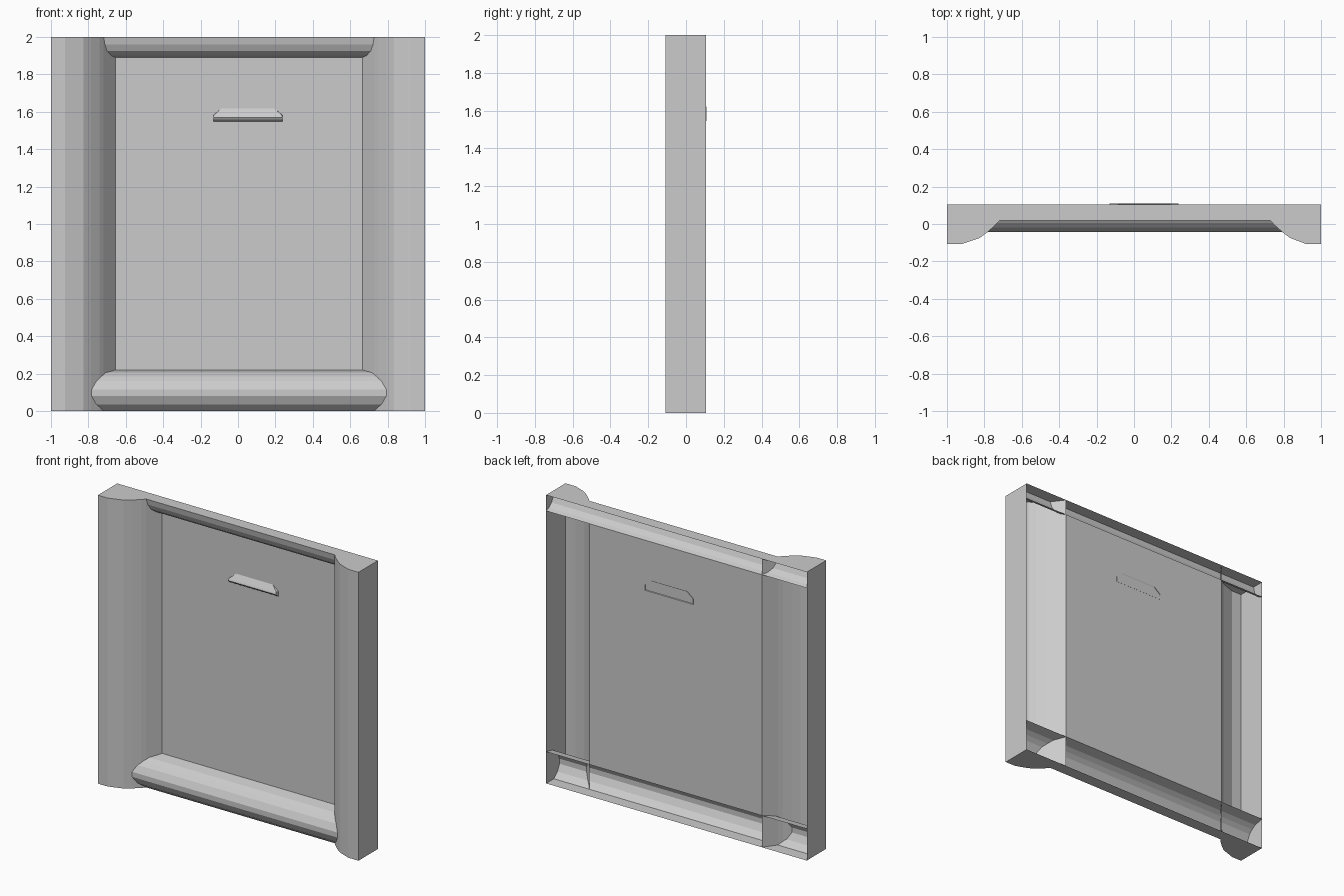
import bpy
from mathutils import Vector

if "Cube" in bpy.data.objects:
    bpy.data.objects.remove(bpy.data.objects["Cube"])

grey = bpy.data.materials.new("plain grey")
grey.diffuse_color = (0.6, 0.6, 0.6, 1)
grey.use_nodes = True
grey.node_tree.nodes["Principled BSDF"].inputs["Base Color"].default_value = grey.diffuse_color

BACK, FRONT = 0.105, -0.108


def build(name, verts, faces, facing):
    """Open flat-shaded surface whose faces point towards 'facing'."""
    mesh = bpy.data.meshes.new(name)
    mesh.from_pydata(verts, [], faces)
    mesh.materials.append(grey)
    if sum((p.normal * p.area for p in mesh.polygons), Vector()).dot(Vector(facing)) < 0:
        mesh.flip_normals()
    obj = bpy.data.objects.new(name, mesh)
    bpy.context.collection.objects.link(obj)
    return obj


def sweep(name, start, end, facing=(0, -1, 0)):
    """Ruled strip between two matching rows of points."""
    n = len(start)
    faces = [(i, i + 1, n + i + 1, n + i) for i in range(n - 1)]
    return build(name, start + end, faces, facing)


# Rounded side pillars: (distance from centre, depth), from panel to outer wall
inner = [(0.655, BACK), (0.718, 0.02), (0.74, -0.005), (0.785, -0.045), (0.825, -0.075)]
outer = [(0.91, -0.103), (0.925, FRONT), (1.0, FRONT)]
pillar = {}
for side, s, shift in (("left", -1, 0.0), ("right", 1, 0.01)):
    prof = [(s * (x + shift), y) for x, y in inner] + [(s * x, y) for x, y in outer]
    pillar[side] = prof
    sweep(side + "_pillar", [(x, y, 0) for x, y in prof], [(x, y, 2) for x, y in prof])
    sweep(side + "_outer_wall", [(s, FRONT, 0), (s, BACK, 0)],
          [(s, FRONT, 2), (s, BACK, 2)], (s, 0, 0))

# Horizontal mouldings: (depth, height)
bottom_roll = [(BACK, 0.22), (0.035, 0.205), (0.005, 0.185), (-0.02, 0.16),
               (-0.043, 0.115), (-0.043, 0.08), (-0.02, 0.035), (0.02, 0)]
top_cove = [(BACK, 1.89), (0.075, 1.9), (0.045, 1.925), (0.028, 1.96), (0.02, 2)]
for name, prof in (("bottom_roll", bottom_roll), ("top_cove", top_cove)):
    sweep(name, [(-1, y, z) for y, z in prof], [(1, y, z) for y, z in prof])

# Flat end caps following the pillar outline
outline = [(-1, BACK)] + pillar["left"][:0:-1] + pillar["right"][1:] + [(1, BACK)]
for name, z, up in (("bottom_cap", 0, -1), ("top_cap", 2, 1)):
    build(name, [(x, y, z) for x, y in outline], [range(len(outline))], (0, 0, up))

# Centre panel, flush with the back
sweep("panel", [(-0.655, BACK, 0.22), (0.665, BACK, 0.22)],
      [(-0.655, BACK, 1.89), (0.665, BACK, 1.89)])

# Small pull handle: rows of (half width, depth, height) around x = 0.053
cx = 0.053
rows = [(0.133, 0.109, 1.625), (0.182, 0.084, 1.583), (0.184, 0.078, 1.57),
        (0.184, 0.084, 1.56), (0.184, 0.109, 1.545)]
sweep("handle", [(cx - w, y, z) for w, y, z in rows], [(cx + w, y, z) for w, y, z in rows])
for side, s in (("left", -1), ("right", 1)):
    end = [(cx + s * w, y, z) for w, y, z in rows] + [(cx + s * 0.184, 0.109, 1.583)]
    build("handle_%s_end" % side, end, [(0, 1, 5), (1, 2, 3, 4, 5)], (s, 0, 0))
